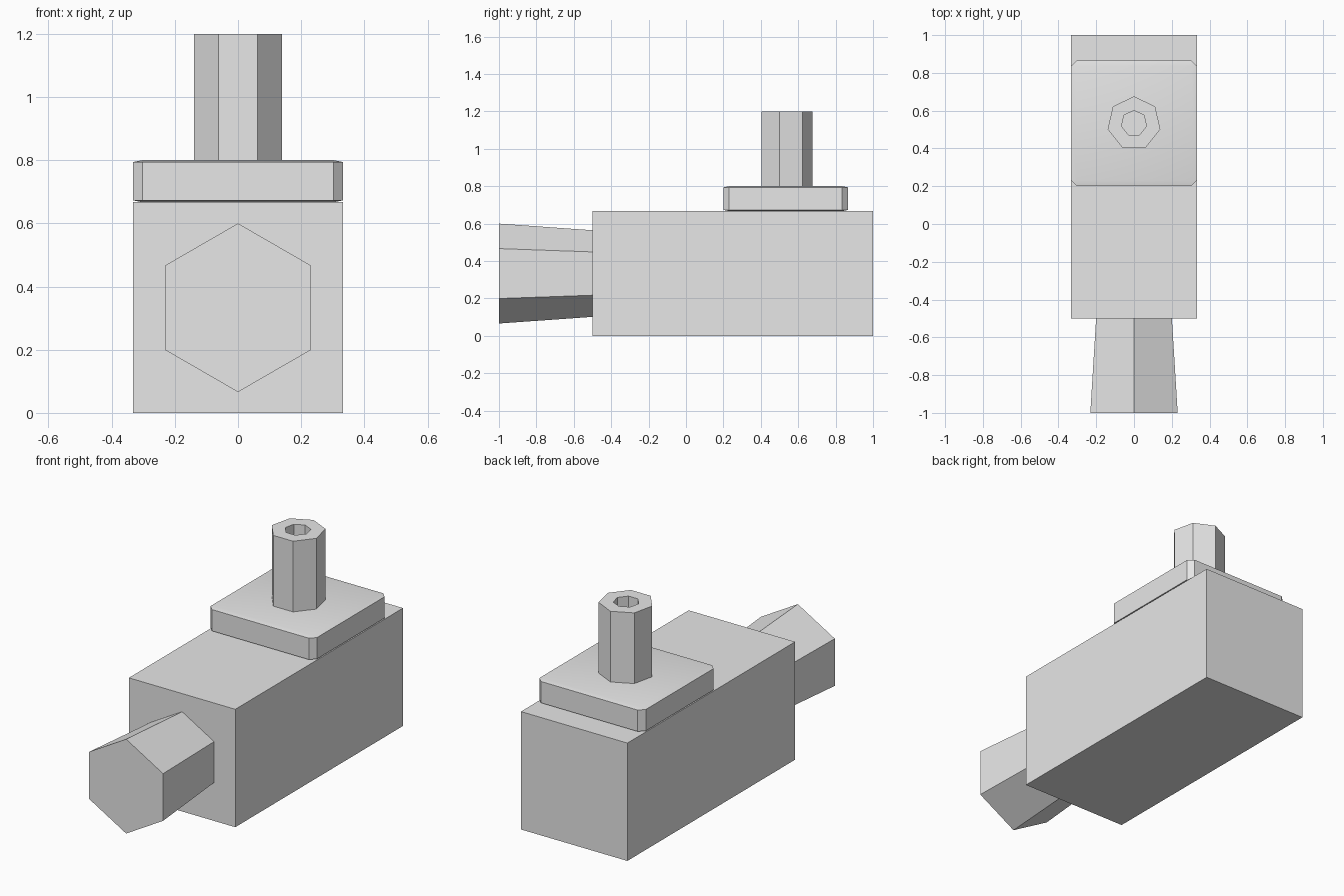
import bpy
import bmesh
from math import sin, cos, pi
from mathutils import Matrix, Vector

if "Cube" in bpy.data.objects:
    bpy.data.objects.remove(bpy.data.objects["Cube"], do_unlink=True)

grey = bpy.data.materials.new("plain_grey")
grey.use_nodes = True
grey.diffuse_color = (0.8, 0.8, 0.8, 1)
grey.node_tree.nodes["Principled BSDF"].inputs["Base Color"].default_value = (0.8, 0.8, 0.8, 1)


def add_part(name, bm):
    bmesh.ops.recalc_face_normals(bm, faces=bm.faces)
    mesh = bpy.data.meshes.new(name)
    bm.to_mesh(mesh)
    bm.free()
    mesh.materials.append(grey)
    obj = bpy.data.objects.new(name, mesh)
    bpy.context.collection.objects.link(obj)
    return obj


def box(name, low, high, bevel=0):
    """Box between two corners; bevel is a share of each half size."""
    low, high = Vector(low), Vector(high)
    bm = bmesh.new()
    bmesh.ops.create_cube(bm, size=2)
    if bevel:
        bmesh.ops.bevel(bm, geom=bm.edges[:], offset=bevel, segments=1,
                        affect='EDGES', profile=0.5)
    bmesh.ops.scale(bm, vec=(high - low) / 2, verts=bm.verts)
    bmesh.ops.translate(bm, vec=(low + high) / 2, verts=bm.verts)
    return add_part(name, bm)


def faceted(name, sides, profile, matrix):
    """Turn a (radius, height) profile into a prism, capped at both ends."""
    bm = bmesh.new()
    rings = []
    for r, h in profile:
        angles = [pi / 2 + 2 * pi * i / sides for i in range(sides)]
        rings.append([bm.verts.new((r * cos(a), r * sin(a), h)) for a in angles])
    for a, b in zip(rings, rings[1:]):
        for i in range(sides):
            j = (i + 1) % sides
            bm.faces.new((a[i], a[j], b[j], b[i]))
    bm.faces.new(rings[0])
    bm.faces.new(rings[-1])
    bmesh.ops.transform(bm, matrix=matrix, verts=bm.verts)
    return add_part(name, bm)


# Main block
box("body", (-0.333, -0.5, 0), (0.333, 1, 0.667))

# Bevelled plate on top, towards the back
plate = box("top_plate", (-0.333, 0.2, 0.667), (0.333, 0.865, 0.8), bevel=0.09)
bpy.ops.object.select_all(action='DESELECT')
plate.select_set(True)
bpy.context.view_layer.objects.active = plate
bpy.ops.object.shade_smooth_by_angle()

# Seven-sided upright tube with a deep bore
faceted("upright_tube", 7,
        [(0.143, 0.79), (0.143, 1.2), (0.068, 1.2), (0.068, 0.81)],
        Matrix.Translation((0, 0.533, 0)))

# Six-sided knob, wider at its free end, lying along y
faceted("front_knob", 6, [(0.267, 1), (0.228, 0.45)],
        Matrix.Translation((0, 0, 0.333)) @ Matrix.Rotation(pi / 2, 4, 'X'))
